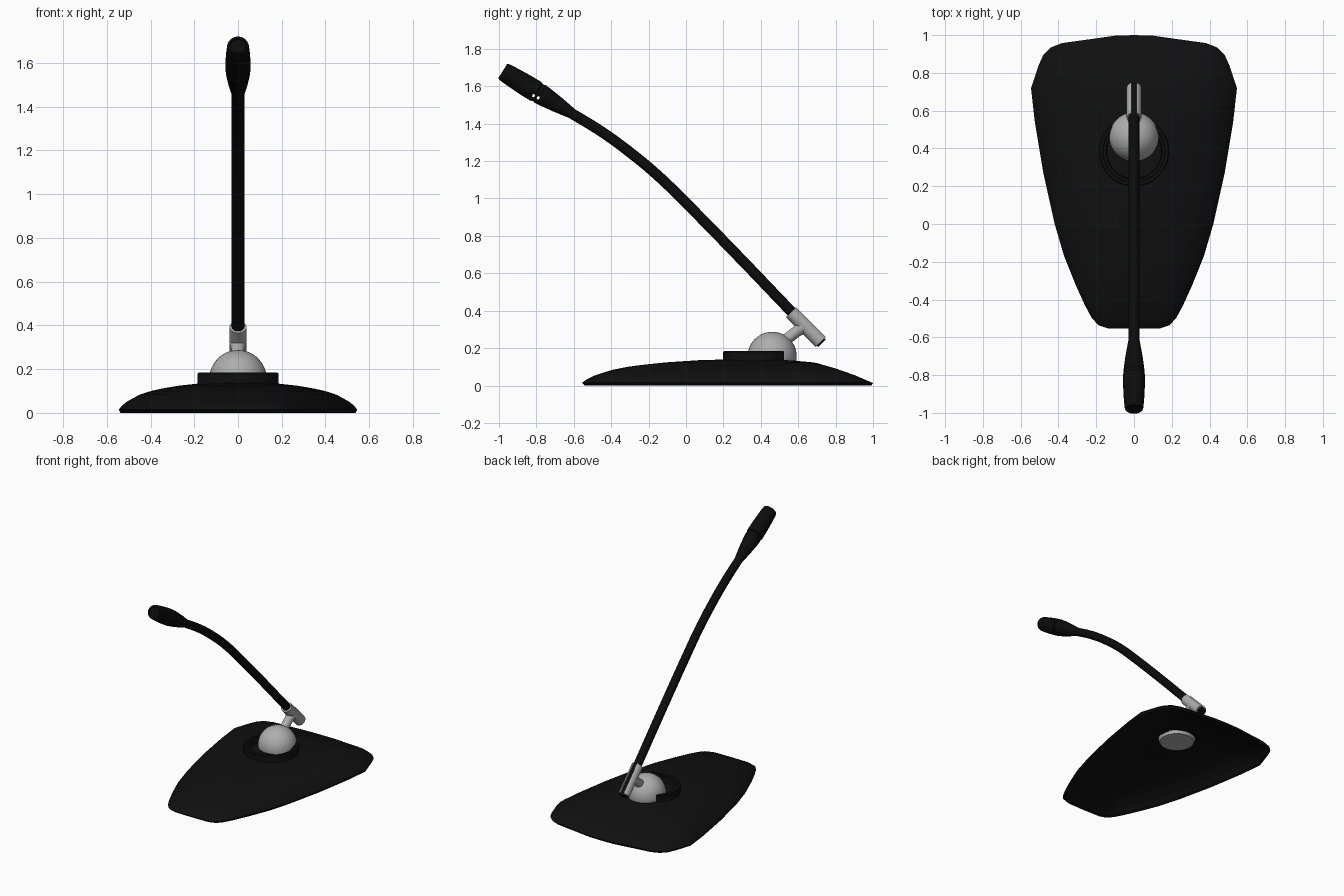
import bpy, bmesh, math
from mathutils import Vector, Matrix

cube = bpy.data.objects.get("Cube")
if cube:
    bpy.data.objects.remove(cube, do_unlink=True)


def material(name, value):
    m = bpy.data.materials.new(name)
    m.use_nodes = True
    color = (value, value, value, 1)
    m.diffuse_color = color
    bsdf = next(n for n in m.node_tree.nodes if n.type == 'BSDF_PRINCIPLED')
    bsdf.inputs["Base Color"].default_value = color
    bsdf.inputs["Roughness"].default_value = 0.6
    return m


BLACK = material("base black", 0.005)
DARK = material("boom black", 0.0035)
GREY = material("light grey", 0.42)


def add_object(name, bm, mat, angle=35):
    bmesh.ops.recalc_face_normals(bm, faces=bm.faces)
    mesh = bpy.data.meshes.new(name)
    bm.to_mesh(mesh)
    bm.free()
    obj = bpy.data.objects.new(name, mesh)
    bpy.context.collection.objects.link(obj)
    mesh.materials.append(mat)
    activate(obj)
    bpy.ops.object.shade_smooth_by_angle(angle=math.radians(angle))
    return obj


def activate(obj):
    bpy.ops.object.select_all(action='DESELECT')
    obj.select_set(True)
    bpy.context.view_layer.objects.active = obj


def interp(table, x):
    """Piecewise linear lookup in an ascending list of pairs."""
    if x <= table[0][0]:
        return table[0][1]
    for (a, fa), (b, fb) in zip(table, table[1:]):
        if x <= b:
            return fa + (fb - fa) * (x - a) / (b - a)
    return table[-1][1]


def skin(bm, rows, closed_rows=True, closed_loop=False):
    """Bridge successive rows of points with quads."""
    rings = [[bm.verts.new(p) for p in row] for row in rows]
    pairs = list(zip(rings, rings[1:]))
    if closed_loop:
        pairs.append((rings[-1], rings[0]))
    for a, b in pairs:
        n = len(a)
        for i in range(n if closed_rows else n - 1):
            j = (i + 1) % n
            bm.faces.new((a[i], a[j], b[j], b[i]))
    return rings


def lathe(name, start, end, profile, mat, sides=32):
    """Turn (fraction along axis, radius) pairs about the axis start-end."""
    start, axis = Vector(start), Vector(end) - Vector(start)
    rot = axis.to_track_quat('Z', 'Y')
    ring = [Vector((math.cos(k * math.tau / sides), math.sin(k * math.tau / sides), 0))
            for k in range(sides)]
    bm = bmesh.new()
    rings = skin(bm, [[start + axis * t + rot @ (v * r) for v in ring] for t, r in profile])
    bm.faces.new(rings[0])
    bm.faces.new(rings[-1])
    return add_object(name, bm, mat)


# Base: shield-shaped hollow shell, domed, with a sloping back facet
half = [(0, 1), (0.1, 0.997), (0.22, 0.98), (0.38, 0.958), (0.44, 0.935), (0.48, 0.895),
        (0.505, 0.84), (0.545, 0.72), (0.525, 0.54), (0.48, 0.27), (0.42, 0.0),
        (0.37, -0.17), (0.31, -0.32), (0.26, -0.43), (0.225, -0.495), (0.19, -0.535),
        (0.14, -0.552), (0, -0.555)]


def refine(points):
    out = []
    for a, b in zip(points, points[1:]):
        steps = max(1, round(math.dist(a, b) / 0.06))
        out += [(a[0] + (b[0] - a[0]) * k / steps, a[1] + (b[1] - a[1]) * k / steps)
                for k in range(steps)]
    return out + [points[-1]]


right = refine(half)
outline = right + [(-x, y) for x, y in right[-2:0:-1]]
dome = [(0.1, 0.14), (0.3, 0.136), (0.5, 0.124), (0.64, 0.111), (0.73, 0.1),
        (0.83, 0.082), (0.93, 0.052), (0.97, 0.035), (1, 0.015)]
back = [(0.57, 0.142), (0.7, 0.12), (0.8, 0.091), (0.9, 0.056), (1, 0.013)]
CY = 0.35


def base_row(s, z=None):
    row = []
    for x, y in outline:
        py = CY + (y - CY) * s
        pz = min(interp(dome, s), interp(back, py)) if z is None else z
        row.append((x * s, py, pz))
    return row


bm = bmesh.new()
scales = [1 - 0.9 * (k / 28) ** 1.3 for k in range(29)]
rings = skin(bm, [base_row(0.985, 0)] + [base_row(s) for s in scales])
bm.faces.new(rings[-1])
base = add_object("base_shell", bm, BLACK, 40)
shell = base.modifiers.new("thickness", 'SOLIDIFY')
shell.thickness = 0.012
shell.offset = -1

# Collar: raised ring around the ball, open at the back
section = [(0.186, 0.12), (0.186, 0.178), (0.181, 0.184), (0.165, 0.184),
           (0.162, 0.176), (0.148, 0.176), (0.142, 0.12)]
rows = []
for k in range(49):
    a = math.radians(131 + 278 * k / 48)
    rows.append([(r * math.cos(a), 0.384 + r * math.sin(a), z) for r, z in section])
bm = bmesh.new()
rings = skin(bm, rows)
bm.faces.new(rings[0])
bm.faces.new(rings[-1])
add_object("socket_collar", bm, BLACK)

# Ball: flat cut underneath
bm = bmesh.new()
bmesh.ops.create_uvsphere(bm, u_segments=40, v_segments=24, radius=0.131,
                          matrix=Matrix.Translation((0, 0.461, 0.156)))
bmesh.ops.bisect_plane(bm, geom=bm.verts[:] + bm.edges[:] + bm.faces[:],
                       plane_co=(0, 0, 0.1), plane_no=(0, 0, 1), clear_inner=True)
bmesh.ops.holes_fill(bm, edges=[e for e in bm.edges if e.is_boundary], sides=0)
add_object("swivel_ball", bm, GREY)

# Neck between ball and clamp
lathe("ball_neck", (0, 0.49, 0.21), (0, 0.625, 0.315),
      [(0, 0.036), (0.45, 0.03), (0.75, 0.03), (1, 0.038)], GREY, 24)

# Clamp: slotted tube gripping the lower end of the boom
low, high = Vector((0, 0.722, 0.233)), Vector((0, 0.563, 0.393))
normal = Vector((0, 1, 1)).normalized()


def arc(radius, gap):
    a0 = math.asin(gap / radius)
    angles = [a0 + (math.tau - 2 * a0) * k / 28 for k in range(29)]
    return [Vector((math.sin(a), 0, 0)) * radius + normal * radius * math.cos(a)
            for a in angles]


loop = arc(0.039, 0.014) + arc(0.028, 0.014)[::-1]
bm = bmesh.new()
rings = skin(bm, [[low + v for v in loop], [high + v for v in loop]])
bm.faces.new(rings[0])
bm.faces.new(rings[1])
add_object("boom_clamp", bm, GREY)

# Boom: bent tube
path = [(0.728, 0.226), (0.57, 0.388), (0.29, 0.68), (0, 0.976), (-0.15, 1.122),
        (-0.3, 1.247), (-0.45, 1.356), (-0.65, 1.478)]
curve = bpy.data.curves.new("boom", 'CURVE')
curve.dimensions = '3D'
curve.bevel_depth = 0.029
curve.bevel_resolution = 5
curve.resolution_u = 8
curve.use_fill_caps = True
spline = curve.splines.new('BEZIER')
spline.bezier_points.add(len(path) - 1)
for point, (y, z) in zip(spline.bezier_points, path):
    point.co = (0, y, z)
    point.handle_left_type = point.handle_right_type = 'AUTO'
curve.materials.append(DARK)
boom = bpy.data.objects.new("boom", curve)
bpy.context.collection.objects.link(boom)
activate(boom)
bpy.ops.object.convert(target='MESH')
bpy.ops.object.shade_smooth_by_angle(angle=math.radians(40))

# Microphone head: tapered capsule with a groove and recessed end
head = lathe("microphone_head", (0, -0.612, 1.456), (0, -0.98, 1.681),
             [(0, 0.028), (0.03, 0.031), (0.2, 0.043), (0.38, 0.053), (0.46, 0.056),
              (0.47, 0.053), (0.5, 0.053), (0.51, 0.058), (0.65, 0.058), (0.85, 0.054),
              (0.97, 0.05), (1, 0.046), (1, 0.036), (0.985, 0.034)], DARK)

# Side vents: small openings through the head
bm = bmesh.new()
for y, z in ((-0.815, 1.55), (-0.79, 1.538)):
    bmesh.ops.create_cube(bm, size=1, matrix=Matrix.Translation((0, y, z))
                          @ Matrix.Rotation(math.radians(-31), 4, 'X')
                          @ Matrix.Diagonal((0.3, 0.013, 0.016, 1)))
cutter = add_object("vent_cutter", bm, DARK)
cutter.hide_render = True
cutter.hide_set(True)
vents = head.modifiers.new("vents", 'BOOLEAN')
vents.operation = 'DIFFERENCE'
vents.object = cutter
vents.solver = 'EXACT'
